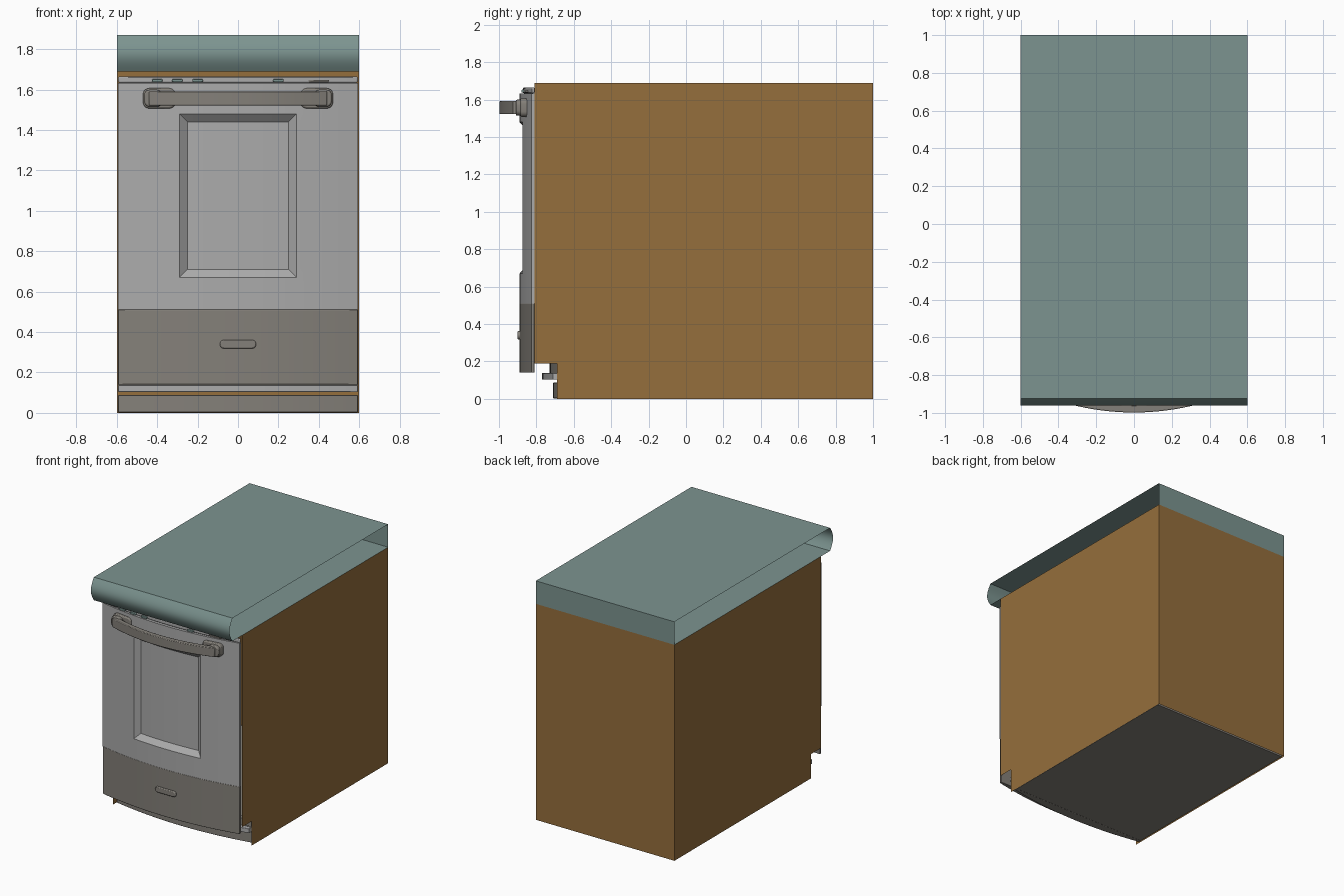
import bpy, bmesh, math

if "Cube" in bpy.data.objects:
    bpy.data.objects.remove(bpy.data.objects["Cube"])


def material(name, rgb):
    m = bpy.data.materials.new(name)
    m.diffuse_color = (*rgb, 1)
    m.use_nodes = True
    m.node_tree.nodes["Principled BSDF"].inputs["Base Color"].default_value = m.diffuse_color
    return m


BROWN = material("wood_brown", (0.30, 0.156, 0.045))
TEAL = material("counter_teal", (0.202, 0.296, 0.279))
STEEL = material("warm_steel", (0.231, 0.216, 0.192))
GREY = material("door_grey", (0.41, 0.41, 0.41))
W = 0.593  # half width of the oven front


def add_object(name, bm, mat=None, bevel=0):
    bmesh.ops.recalc_face_normals(bm, faces=bm.faces)
    me = bpy.data.meshes.new(name)
    bm.to_mesh(me)
    bm.free()
    ob = bpy.data.objects.new(name, me)
    bpy.context.collection.objects.link(ob)
    if mat:
        me.materials.append(mat)
    if bevel:
        b = ob.modifiers.new("bevel", 'BEVEL')
        b.width, b.segments, b.limit_method = bevel, 2, 'ANGLE'
        b.angle_limit = math.radians(40)
    return ob


def bow(x, y, sag):
    return y + sag * (x / 0.6) ** 2


def curved_panel(name, z0, z1, y, back, sag=0.065, mat=None, window=None, bevel=0):
    """Panel with a bowed front; window = (outer x, inner x, z0, z1, rim, depth)."""
    xs = {round(-W + 2 * W * i / 24, 4) for i in range(25)}
    zs = {z0, z1}
    if window:
        xo, xi, w0, w1, rim, depth = window
        xs = {x for x in xs if not xi - 0.015 < abs(x) < xo + 0.015} | {-xo, -xi, xi, xo}
        zs |= {w0, w0 + rim, w1 - rim, w1}
    xs, zs = sorted(xs), sorted(zs)
    bm = bmesh.new()

    def sunk(x, z):
        return bool(window) and abs(x) <= xi and w0 + rim <= z <= w1 - rim

    grid = [[bm.verts.new((x, bow(x, y, sag) + (depth if sunk(x, z) else 0), z))
             for z in zs] for x in xs]
    for i in range(len(xs) - 1):
        for j in range(len(zs) - 1):
            q = [grid[i][j], grid[i + 1][j], grid[i + 1][j + 1], grid[i][j + 1]]
            deep = [k for k in range(4)
                    if sunk(xs[i + (k in (1, 2))], zs[j + (k > 1)])]
            if len(deep) == 1:  # mitred corner of the window rim
                k = deep[0]
                q = q[k:] + q[:k]
                bm.faces.new(q[:3])
                bm.faces.new((q[0], q[2], q[3]))
            else:
                bm.faces.new(q)
    # side walls and flat back
    rim_edges = [e for e in bm.edges if e.is_boundary]
    ext = bmesh.ops.extrude_edge_only(bm, edges=rim_edges)["geom"]
    for v in ext:
        if isinstance(v, bmesh.types.BMVert):
            v.co.y = back
    bmesh.ops.edgeloop_fill(bm, edges=[e for e in bm.edges if e.is_boundary])
    return add_object(name, bm, mat, bevel)


def rounded_slab(name, cx, cz, w, h, r, y0, y1, mat=None, bevel=0):
    """Rounded rectangle in the front plane, extruded from y0 to y1."""
    bm = bmesh.new()
    ring = []
    for k, (sx, sz) in enumerate(((1, 1), (-1, 1), (-1, -1), (1, -1))):
        for s in range(6):
            a = math.pi / 2 * (k + s / 5)
            px = cx + sx * (w / 2 - r) + r * math.cos(a)
            pz = cz + sz * (h / 2 - r) + r * math.sin(a)
            ring.append(bm.verts.new((px, y0, pz)))
    bmesh.ops.remove_doubles(bm, verts=ring, dist=1e-5)
    f = bm.faces.new([v for v in ring if v.is_valid])
    top = bmesh.ops.extrude_face_region(bm, geom=[f])["geom"]
    for v in top:
        if isinstance(v, bmesh.types.BMVert):
            v.co.y = y1
    return add_object(name, bm, mat, bevel)


def sheet(bm, profile, x0, x1, closed=False):
    """Sweep a (y, z) profile along x as a thin sheet."""
    a = [bm.verts.new((x0, y, z)) for y, z in profile]
    b = [bm.verts.new((x1, y, z)) for y, z in profile]
    n = len(profile)
    for i in range(n if closed else n - 1):
        j = (i + 1) % n
        bm.faces.new((a[i], a[j], b[j], b[i]))


# counter: hollow tube with open ends and a bowed front lip
bm = bmesh.new()
lip = [(-0.925 - 0.037 * math.cos(t * math.pi / 2), 1.78 - 0.09 * t)
       for t in [i / 6 - 1 for i in range(13)]]
sheet(bm, [(1, 1.87)] + lip + [(1, 1.69)], -0.6, 0.6, closed=True)
add_object("counter_top", bm, TEAL)

# cabinet: two notched sides and a back
bm = bmesh.new()
side = [(1, 0), (1, 1.69), (-0.81, 1.69), (-0.81, 0.19), (-0.69, 0.19), (-0.69, 0)]
for s in (-1, 1):
    bm.faces.new([bm.verts.new((0.6 * s, y, z)) for y, z in side])
sheet(bm, [(1, 1.69), (1, 0)], -0.6, 0.6)
bmesh.ops.remove_doubles(bm, verts=bm.verts, dist=1e-5)
add_object("cabinet_shell", bm, BROWN)

# oven floor behind the kick plate, bowed along its front edge
bm = bmesh.new()
front = [-W + 2 * W * i / 24 for i in range(25)]
outline = [(x, bow(x, -0.70, 0.06)) for x in front] + [(W, 0.98), (-W, 0.98)]
f = bm.faces.new([bm.verts.new((x, y, 0.004)) for x, y in outline])
for g in bmesh.ops.extrude_face_region(bm, geom=[f])["geom"]:
    if isinstance(g, bmesh.types.BMVert):
        g.co.z = 0.02
add_object("oven_floor", bm, STEEL)

# bowed front panels
curved_panel("kick_plate", 0.003, 0.088, -0.71, -0.63, 0.06, STEEL, bevel=0.003)
curved_panel("lower_trim", 0.103, 0.138, -0.77, -0.68, 0.06, GREY, bevel=0.003)
curved_panel("drawer_support", 0.138, 0.19, -0.73, -0.65, 0.06, STEEL)
curved_panel("drawer_front", 0.14, 0.511, -0.89, -0.81, mat=STEEL, bevel=0.003)
curved_panel("oven_door", 0.511, 1.634, -0.89, -0.81, mat=GREY,
             window=(0.29, 0.25, 0.67, 1.48, 0.04, 0.035))
curved_panel("control_panel", 1.634, 1.665, -0.872, -0.81, 0.05, GREY, bevel=0.006)

# controls
for i, x in enumerate((-0.4, -0.3, -0.2, 0.2)):
    y = bow(x, -0.872, 0.05)
    rounded_slab(f"knob_{i + 1}", x, 1.645, 0.052, 0.016, 0.007, y - 0.014, y + 0.01, TEAL, 0.003)
rounded_slab("display", 0.4, 1.644, 0.1, 0.01, 0.002, -0.86, -0.83, STEEL)

# drawer pull
rounded_slab("drawer_pull", 0, 0.34, 0.18, 0.044, 0.0215, -0.902, -0.87, STEEL, 0.006)

# door handle mounts
for s, tag in ((-1, "left"), (1, "right")):
    rounded_slab(f"handle_base_{tag}", s * 0.39, 1.557, 0.16, 0.1, 0.03, -0.885, -0.83, STEEL, 0.008)
    rounded_slab(f"handle_post_{tag}", s * 0.42, 1.557, 0.09, 0.086, 0.03, -0.91, -0.86, STEEL, 0.008)

# bowed handle bar
bm = bmesh.new()
rings = []
for i in range(21):
    x = -0.44 + 0.88 * i / 20
    yf = -0.998 + 0.073 * (x / 0.44) ** 2
    rings.append([bm.verts.new((x, yf + dy, z))
                  for dy, z in ((0, 1.522), (0.038, 1.522), (0.038, 1.592), (0, 1.592))])
for a, b in zip(rings, rings[1:]):
    for k in range(4):
        bm.faces.new((a[k], a[(k + 1) % 4], b[(k + 1) % 4], b[k]))
bm.faces.new(rings[0])
bm.faces.new(rings[-1])
add_object("handle_bar", bm, STEEL, 0.004)

# smooth the curved surfaces, keep hard edges
for ob in bpy.context.scene.objects:
    ob.select_set(True)
    bpy.context.view_layer.objects.active = ob
bpy.ops.object.shade_smooth_by_angle(angle=math.radians(30))
